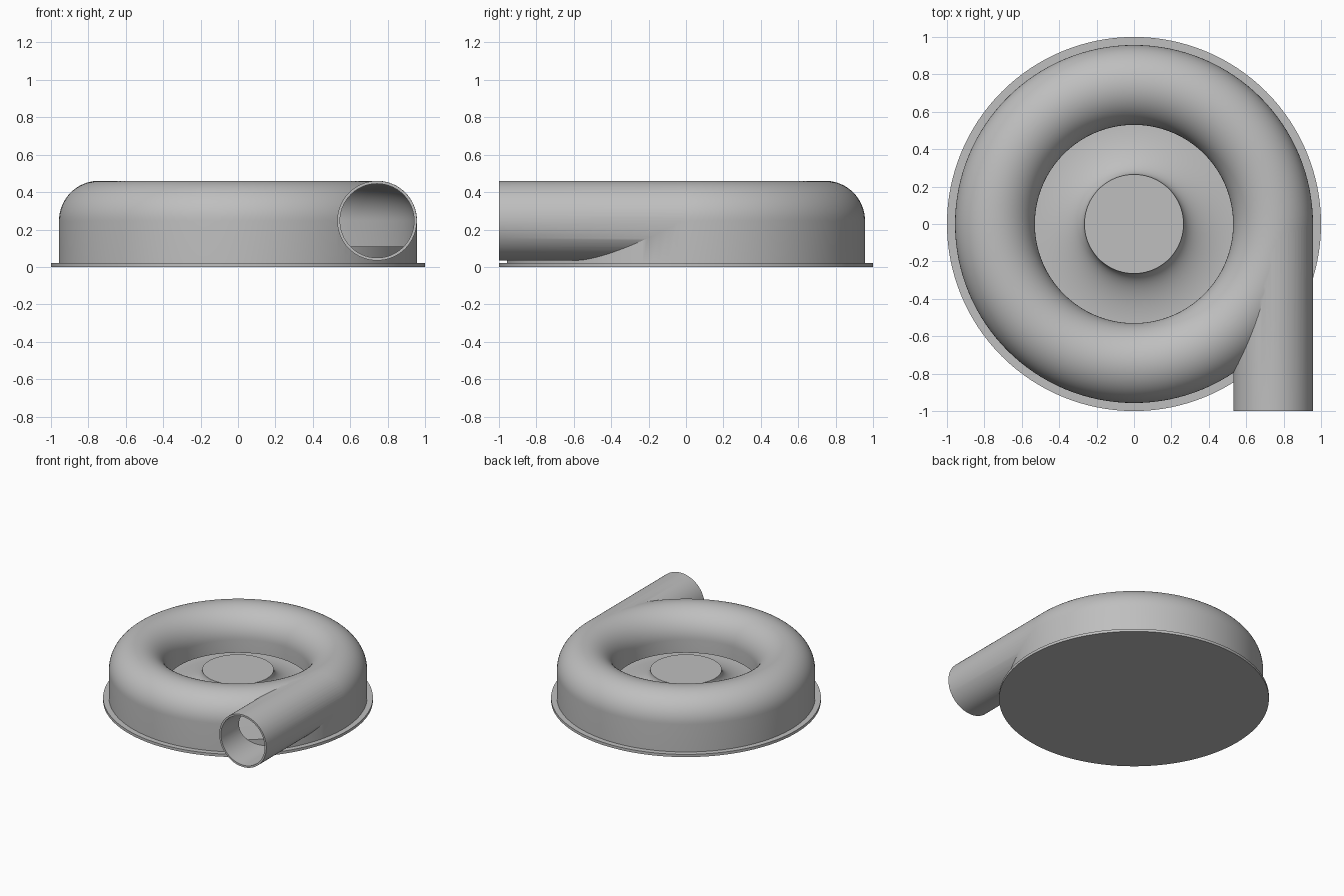
import bpy, bmesh
from math import pi, sin, cos
from mathutils import Matrix, Vector

cube = bpy.data.objects.get("Cube")
if cube:
    bpy.data.objects.remove(cube, do_unlink=True)

grey = bpy.data.materials.new("plain_grey")
grey.use_nodes = True
colour = (0.52, 0.52, 0.52, 1)
grey.diffuse_color = colour
grey.node_tree.nodes["Principled BSDF"].inputs["Base Color"].default_value = colour

RING, TUBE, MID = 0.7435, 0.2135, 0.247   # ring radius, tube radius, tube centre height
WALL, FLOOR = 0.015, 0.022
SEGMENTS = 128


def finish(name, bm):
    bmesh.ops.remove_doubles(bm, verts=bm.verts, dist=1e-5)
    bmesh.ops.recalc_face_normals(bm, faces=bm.faces)
    mesh = bpy.data.meshes.new(name)
    bm.to_mesh(mesh)
    bm.free()
    mesh.materials.append(grey)
    obj = bpy.data.objects.new(name, mesh)
    bpy.context.collection.objects.link(obj)
    return obj


def lathe(name, profile, closed):
    """Spin an (r, z) profile about the z axis."""
    bm = bmesh.new()
    verts = [bm.verts.new((r, 0, z)) for r, z in profile]
    edges = [bm.edges.new(pair) for pair in zip(verts, verts[1:])]
    if closed:
        edges.append(bm.edges.new((verts[-1], verts[0])))
    bmesh.ops.spin(bm, geom=verts + edges, cent=(0, 0, 0), axis=(0, 0, 1),
                   angle=2 * pi, steps=SEGMENTS, use_merge=True)
    return finish(name, bm)


def tube_along_y(name, radius, y0, y1):
    bm = bmesh.new()
    place = Matrix.Translation(Vector((RING, (y0 + y1) / 2, MID))) @ Matrix.Rotation(pi / 2, 4, "X")
    bmesh.ops.create_cone(bm, cap_ends=True, segments=96, radius1=radius,
                          radius2=radius, depth=y1 - y0, matrix=place)
    return finish(name, bm)


def arch(radius):
    """Upper half of the tube section, from the inner side to the outer side."""
    steps = 32
    return [(RING - radius * cos(pi * i / steps), MID + radius * sin(pi * i / steps))
            for i in range(steps + 1)]


def combine(target, other, operation):
    mod = target.modifiers.new(operation.lower(), "BOOLEAN")
    mod.operation = operation
    mod.solver = "EXACT"
    mod.object = other
    bpy.context.view_layer.objects.active = target
    bpy.ops.object.modifier_apply(modifier=mod.name)
    bpy.data.objects.remove(other, do_unlink=True)


# Base flange
base = lathe("base_plate", [(0, 0), (1, 0), (1, FLOOR), (0, FLOOR)], False)

# Ring housing with its outlet pipe, hollowed out together
LIP = 0.14
housing = lathe("ring_housing", [(RING - TUBE, LIP)] + arch(TUBE)
                + [(RING + TUBE, 0.015), (0.57, 0.015), (0.57, LIP)], True)
inner = TUBE - WALL
cavity = lathe("cavity_cutter", [(RING - inner, -0.1)] + arch(inner)
               + [(RING + inner, -0.1)], True)
combine(housing, tube_along_y("outlet_pipe", TUBE - 0.0007, -1, 0.01), "UNION")
combine(housing, cavity, "DIFFERENCE")
combine(housing, tube_along_y("bore_cutter", inner - 0.0007, -1.1, 0.01), "DIFFERENCE")

# Back disc with a flared central hub
HUB, FLARE, DISC, TOP = 0.265, 0.56, 0.11, 0.25
flare = [(FLARE - (FLARE - HUB) * cos(pi / 2 * i / 20),
          TOP - (TOP - DISC) * sin(pi / 2 * i / 20)) for i in range(21)]
hub = lathe("hub_disc", [(0, TOP)] + flare + [(0.935, DISC), (0.935, 0.015), (0, 0.015)], False)

# Smooth shading with crisp rims
bpy.ops.object.select_all(action="DESELECT")
for obj in (base, housing, hub):
    obj.select_set(True)
bpy.context.view_layer.objects.active = housing
bpy.ops.object.shade_smooth_by_angle(angle=pi / 6)
